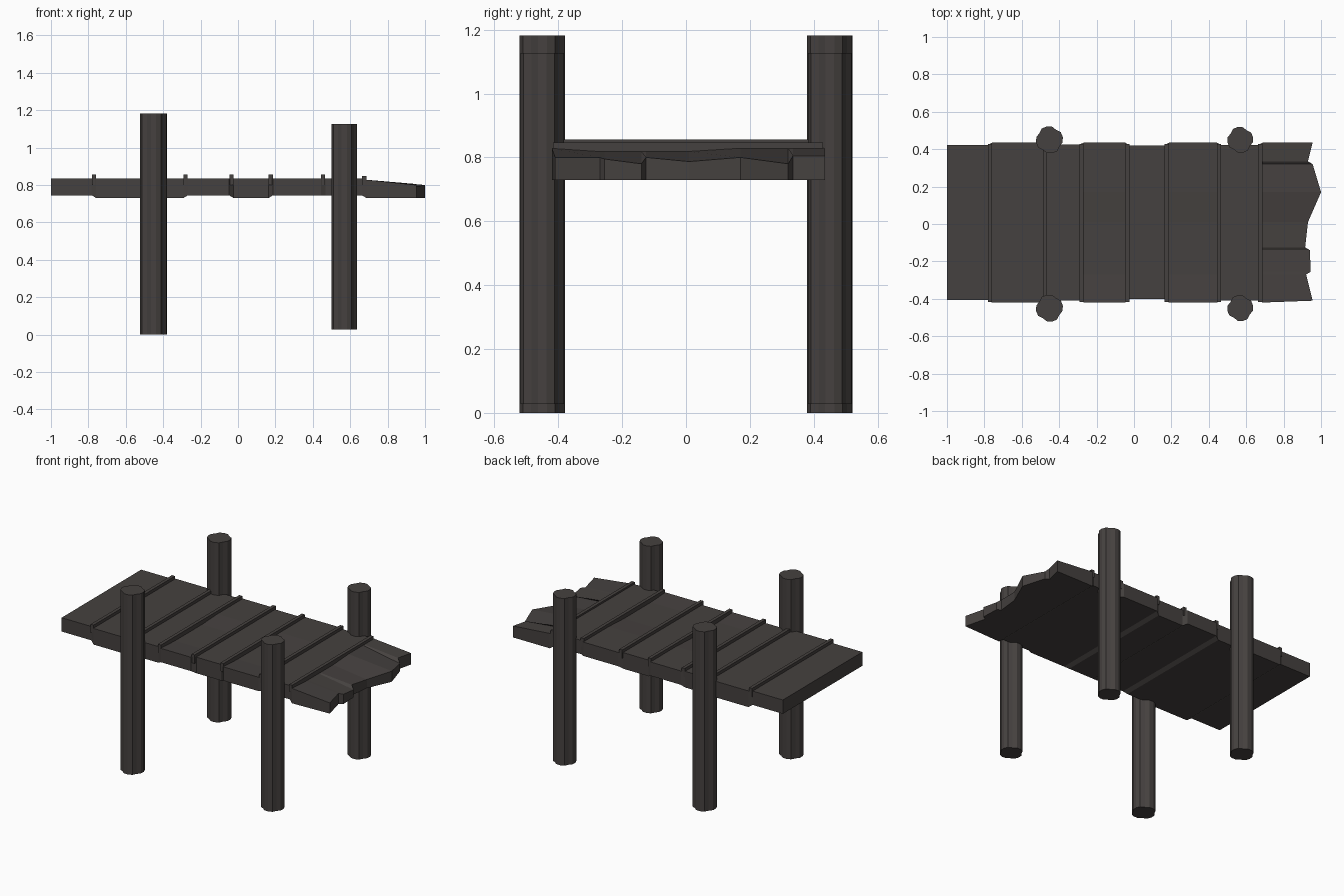
import bpy, bmesh, math

cube = bpy.data.objects.get("Cube")
if cube:
    bpy.data.objects.remove(cube)


def make_material(name, color):
    mat = bpy.data.materials.new(name)
    mat.use_nodes = True
    mat.diffuse_color = color
    mat.node_tree.nodes["Principled BSDF"].inputs["Base Color"].default_value = color
    return mat


wood = make_material("dark weathered wood", (0.06, 0.053, 0.05, 1))


def finish(bm, name):
    bmesh.ops.recalc_face_normals(bm, faces=bm.faces)
    mesh = bpy.data.meshes.new(name)
    bm.to_mesh(mesh)
    bm.free()
    mesh.materials.append(wood)
    obj = bpy.data.objects.new(name, mesh)
    bpy.context.collection.objects.link(obj)
    return obj


# Deck: lofted planks, alternately wide and narrow, ending in a splintered edge
# broken edge points: x, y, top height
BROKEN = [(0.955, -0.41, 0.80), (0.92, -0.27, 0.80), (0.945, -0.255, 0.795),
          (0.94, -0.14, 0.78), (0.915, -0.125, 0.80), (0.93, 0.01, 0.787),
          (1.0, 0.17, 0.80), (0.955, 0.32, 0.78), (0.93, 0.335, 0.805),
          (0.955, 0.435, 0.805)]
SEAMS = [-0.77, -0.475, -0.28, -0.035, 0.175, 0.455, 0.675]
WIDE = (-0.42, 0.435, 0.73)      # front edge, back edge, underside
NARROW = (-0.405, 0.422, 0.745)


def build_deck():
    bm = bmesh.new()
    sections = []

    def add_section(x, shape, sag=0.0, top=0.836):
        low, high, bottom = shape
        ys = [low] + [p[1] for p in BROKEN[1:-1]] + [high]
        dips = [sag if 0 < i < 6 else 0 for i in range(len(ys))]
        sections.append([(bm.verts.new((x, y, top - d)), bm.verts.new((x, y, bottom)))
                         for y, d in zip(ys, dips)])

    edges = [-1.0] + SEAMS
    for i in range(len(SEAMS)):
        # the second plank carries on at full depth through the post seam
        shape = WIDE if i % 2 else NARROW
        if i == 2:
            shape = (-0.408, 0.425, 0.73)
        elif i in (3, 5):
            shape = (-0.42, 0.435, 0.745)
        elif i == 4:
            shape = (-0.40, 0.42, 0.73)
        elif i == 6:
            shape = (-0.408, 0.422, 0.745)
        sag = 0.008 if i in (3, 5) else 0.0
        start = edges[i] + (0.012 if i else 0)
        add_section(start, shape, sag)
        add_section(edges[i + 1] - 0.012, shape, sag)
    add_section(SEAMS[-1] + 0.012, WIDE, 0.01, 0.828)
    sections.append([(bm.verts.new((x, y, z)), bm.verts.new((x, y, 0.73)))
                     for x, y, z in BROKEN])

    for a, b in zip(sections, sections[1:]):
        for j in range(len(a) - 1):
            for side in (0, 1):
                bm.faces.new((a[j][side], b[j][side], b[j + 1][side], a[j + 1][side]))
        for j in (0, -1):
            bm.faces.new((a[j][0], b[j][0], b[j][1], a[j][1]))
    for end in (sections[0], sections[-1]):
        for p, q in zip(end, end[1:]):
            bm.faces.new((p[0], q[0], q[1], p[1]))
    finish(bm, "plank_deck")


build_deck()

# Raised battens along the plank seams
for i, x in enumerate(SEAMS):
    bm = bmesh.new()
    bmesh.ops.create_cube(bm, size=1)
    height = 0.847 if i == len(SEAMS) - 1 else 0.856
    for v in bm.verts:
        v.co.x = x + v.co.x * 0.022
        v.co.y = 0.006 + v.co.y * 0.845
        v.co.z = height if v.co.z > 0 else 0.80
    finish(bm, f"seam_batten_{i + 1}")


# Posts: fluted round timber, lobes alternating with shallow grooves
def build_post(name, x, y, radius, bottom, top):
    bm = bmesh.new()
    rings = []
    for z in (bottom, top):
        ring = []
        for k in range(16):
            a = math.tau * (k + 0.5) / 16
            r = radius * (1.0 if k % 4 in (0, 1) else 0.88 if k % 4 == 2 else 0.98)
            ring.append(bm.verts.new((x + r * math.cos(a), y + r * math.sin(a), z)))
        rings.append(ring)
        bm.faces.new(ring)
    for k in range(16):
        n = (k + 1) % 16
        bm.faces.new((rings[0][k], rings[0][n], rings[1][n], rings[1][k]))
    finish(bm, name)


for side, y in (("front", -0.45), ("back", 0.45)):
    build_post(f"{side}_right_post", -0.452, y, 0.073, 0.0, 1.182)
    build_post(f"{side}_left_post", 0.568, y, 0.07, 0.028, 1.127)
